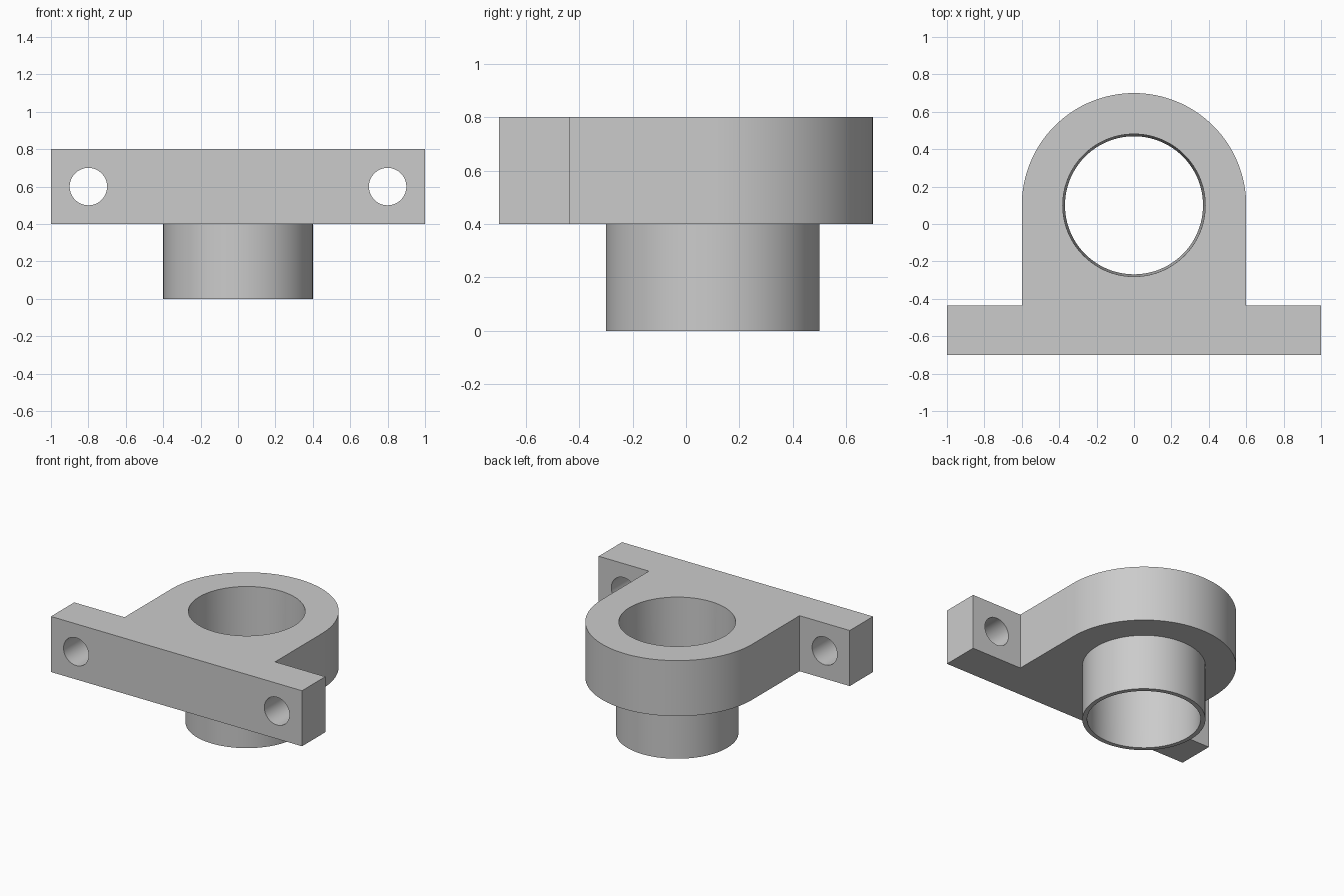
import bpy, bmesh, math
from mathutils import Matrix

if "Cube" in bpy.data.objects:
    bpy.data.objects.remove(bpy.data.objects["Cube"], do_unlink=True)

SEG = 128
BORE_Y = 0.1           # centre of the bore and rounded end
Z_LOW, Z_HIGH = 0.4, 0.8

grey = bpy.data.materials.new("plain grey")
grey.use_nodes = True
colour = (0.6, 0.6, 0.6, 1)
grey.diffuse_color = colour
grey.node_tree.nodes["Principled BSDF"].inputs["Base Color"].default_value = colour


def make_object(name, bm):
    bmesh.ops.recalc_face_normals(bm, faces=bm.faces)
    mesh = bpy.data.meshes.new(name)
    bm.to_mesh(mesh)
    bm.free()
    mesh.materials.append(grey)
    obj = bpy.data.objects.new(name, mesh)
    bpy.context.collection.objects.link(obj)
    return obj


def cone(name, r_low, r_high, depth, matrix, segments=SEG):
    bm = bmesh.new()
    bmesh.ops.create_cone(bm, cap_ends=True, segments=segments, radius1=r_low,
                          radius2=r_high, depth=depth, matrix=matrix)
    return make_object(name, bm)


def combine(target, tool, operation):
    mod = target.modifiers.new(operation.lower(), 'BOOLEAN')
    mod.object, mod.operation, mod.solver = tool, operation, 'EXACT'
    bpy.context.view_layer.objects.active = target
    bpy.ops.object.modifier_apply(modifier=mod.name)
    bpy.data.objects.remove(tool, do_unlink=True)


# Plate outline: mounting bar with a round-ended arm
arc = [(0.6 * math.cos(math.pi * i / 64), BORE_Y + 0.6 * math.sin(math.pi * i / 64))
       for i in range(65)]
outline = ([(-1, -0.435), (-1, -0.7), (1, -0.7), (1, -0.435), (0.6, -0.435)]
           + arc + [(-0.6, -0.435)])
bm = bmesh.new()
face = bm.faces.new([bm.verts.new((x, y, Z_LOW)) for x, y in outline])
top = bmesh.ops.extrude_face_region(bm, geom=[face])["geom"]
bmesh.ops.translate(bm, vec=(0, 0, Z_HIGH - Z_LOW),
                    verts=[v for v in top if isinstance(v, bmesh.types.BMVert)])
bracket = make_object("bearing_bracket", bm)

# Sleeve below the plate, sunk into it for a clean join
sleeve = cone("sleeve", 0.4, 0.4, 0.6, Matrix.Translation((0, BORE_Y, 0.3)))
combine(bracket, sleeve, 'UNION')

# Slightly tapered bore right through plate and sleeve
bore = cone("bore_cutter", 0.3675, 0.3825, 1.0, Matrix.Translation((0, BORE_Y, 0.4)))
combine(bracket, bore, 'DIFFERENCE')

# Bolt holes through the ends of the bar
for side in (-1, 1):
    place = Matrix.Translation((0.8 * side, -0.57, 0.6)) @ Matrix.Rotation(math.pi / 2, 4, 'X')
    combine(bracket, cone("bolt_hole_cutter", 0.1, 0.1, 0.6, place, 64), 'DIFFERENCE')

bpy.ops.object.select_all(action='DESELECT')
bracket.select_set(True)
bpy.context.view_layer.objects.active = bracket
bpy.ops.object.shade_smooth_by_angle(angle=math.radians(30))
